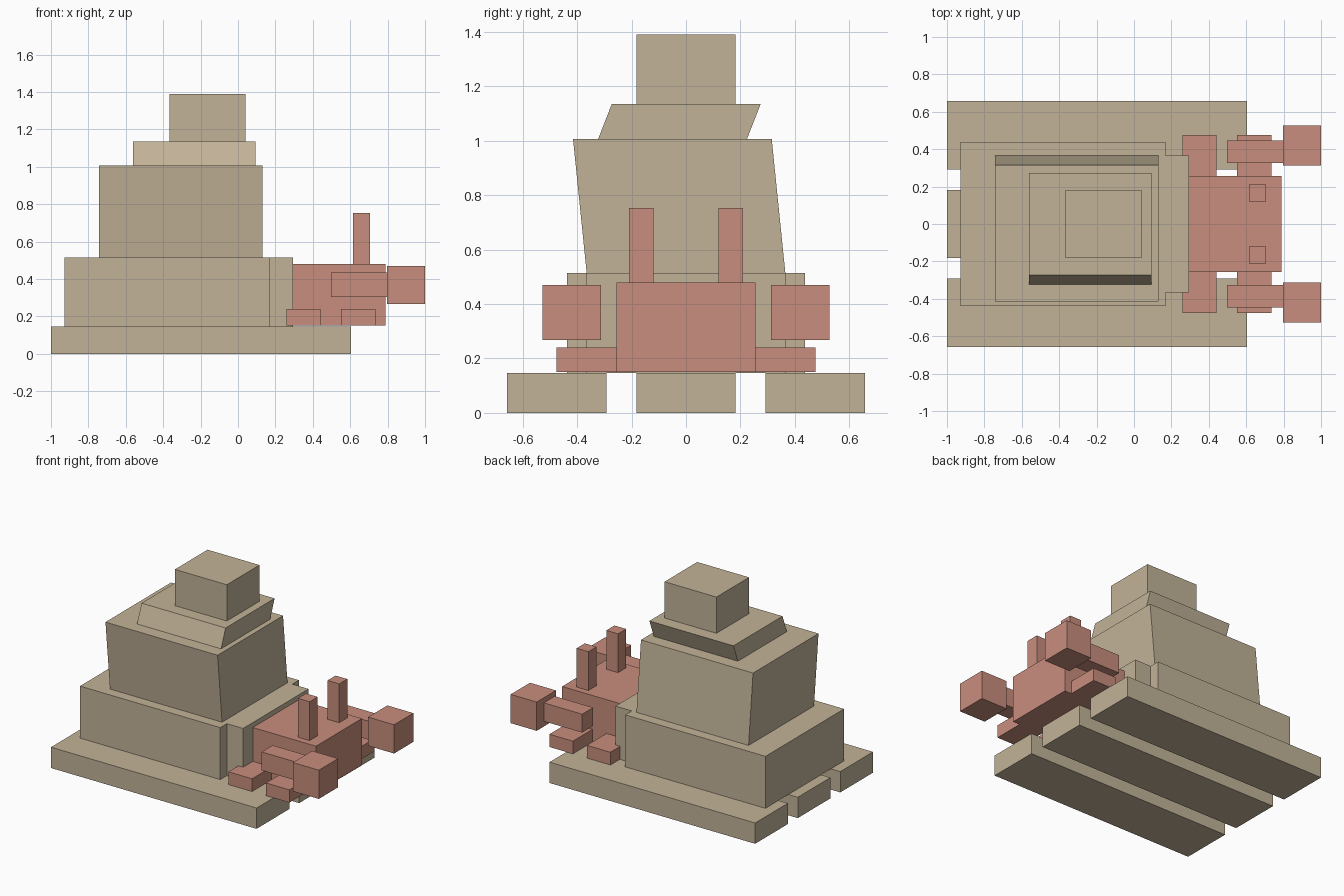
import bpy
import bmesh

cube = bpy.data.objects.get("Cube")
if cube:
    bpy.data.objects.remove(cube, do_unlink=True)


def make_material(name, rgb):
    mat = bpy.data.materials.new(name)
    colour = (*rgb, 1.0)
    mat.diffuse_color = colour
    mat.use_nodes = True
    mat.node_tree.nodes["Principled BSDF"].inputs["Base Color"].default_value = colour
    return mat


SAND = make_material("sand", (0.54, 0.45, 0.315))
CORAL = make_material("coral", (0.575, 0.27, 0.205))


def block(name, mat, x, y, z, lean=0.0):
    """Box between (min, max) pairs; lean slides its top along y."""
    bm = bmesh.new()
    bmesh.ops.create_cube(bm, size=1.0)
    for v in bm.verts:
        top = v.co.z > 0
        v.co.x = x[v.co.x > 0]
        v.co.y = y[v.co.y > 0] + (lean if top else 0.0)
        v.co.z = z[top]
    mesh = bpy.data.meshes.new(name)
    bm.to_mesh(mesh)
    bm.free()
    mesh.materials.append(mat)
    obj = bpy.data.objects.new(name, mesh)
    bpy.context.collection.objects.link(obj)
    return obj


def pair(name, mat, x, y, z):
    """Block on the +y side and its mirror image on the -y side."""
    block(name + "_back", mat, x, y, z)
    block(name + "_front", mat, x, (-y[1], -y[0]), z)


# Three base planks
block("base_plank_middle", SAND, (-1, 0.605), (-0.182, 0.182), (0, 0.147))
pair("base_plank", SAND, (-1, 0.605), (0.292, 0.657), (0, 0.147))

# Stacked tower
block("lower_tier", SAND, (-0.927, 0.168), (-0.438, 0.438), (0.147, 0.514))
block("lower_tier_extension", SAND, (0.168, 0.295), (-0.365, 0.365), (0.147, 0.514))
block("leaning_tier", SAND, (-0.744, 0.131), (-0.365, 0.365), (0.514, 1.006), lean=-0.05)
block("upper_tier", SAND, (-0.562, 0.094), (-0.323, 0.224), (1.006, 1.134), lean=0.05)
block("top_block", SAND, (-0.365, 0.04), (-0.182, 0.182), (1.134, 1.39))

# Crab: body, legs, arms, claws and eye stalks
block("crab_body", CORAL, (0.293, 0.788), (-0.256, 0.256), (0.15, 0.479))
pair("crab_rear_leg", CORAL, (0.258, 0.442), (0.256, 0.475), (0.15, 0.24))
pair("crab_fore_leg", CORAL, (0.551, 0.734), (0.256, 0.475), (0.15, 0.24))
pair("crab_arm", CORAL, (0.498, 0.797), (0.325, 0.447), (0.304, 0.434))
pair("crab_claw", CORAL, (0.797, 1.0), (0.312, 0.527), (0.267, 0.47))
pair("crab_eye_stalk", CORAL, (0.615, 0.706), (0.12, 0.21), (0.479, 0.753))
